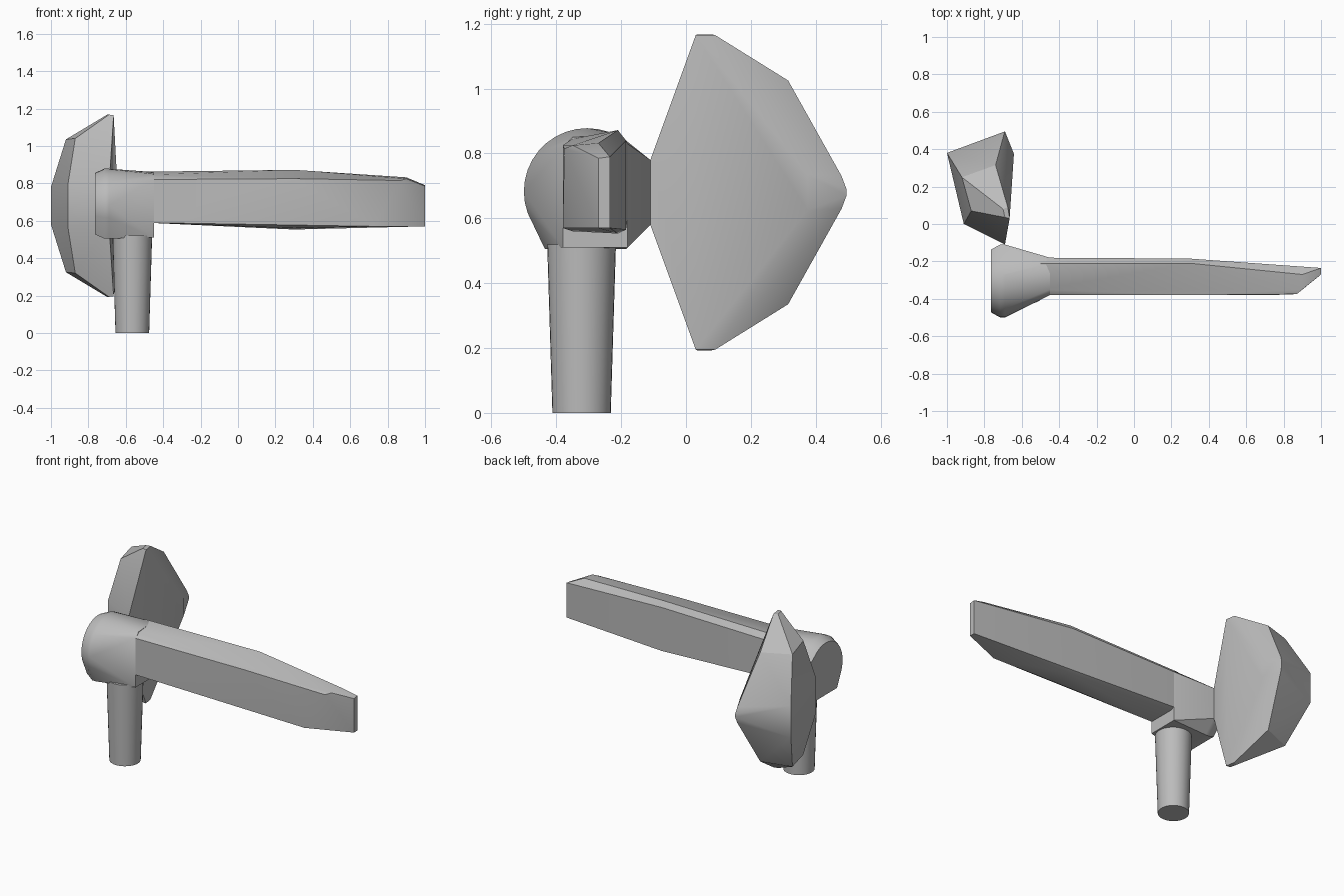
import bpy, bmesh, math

cube = bpy.data.objects.get("Cube")
if cube:
    bpy.data.objects.remove(cube, do_unlink=True)

grey = bpy.data.materials.new("plain grey")
grey.use_nodes = True
colour = (0.5, 0.5, 0.5, 1)
grey.diffuse_color = colour
grey.node_tree.nodes["Principled BSDF"].inputs["Base Color"].default_value = colour


def hull(name, points, sharp=30):
    """Solid convex part wrapped around a few corner points."""
    bm = bmesh.new()
    for p in points:
        bm.verts.new(p)
    res = bmesh.ops.convex_hull(bm, input=bm.verts)
    loose = [v for v in bm.verts if not v.link_faces]
    bmesh.ops.delete(bm, geom=loose, context='VERTS')
    bmesh.ops.dissolve_limit(bm, angle_limit=math.radians(1),
                             verts=bm.verts, edges=bm.edges)
    bmesh.ops.recalc_face_normals(bm, faces=bm.faces)
    mesh = bpy.data.meshes.new(name)
    bm.to_mesh(mesh)
    bm.free()
    mesh.materials.append(grey)
    mesh.shade_smooth()
    mesh.set_sharp_from_angle(angle=math.radians(sharp))
    obj = bpy.data.objects.new(name, mesh)
    bpy.context.collection.objects.link(obj)
    return obj


def section(x, profile):
    """Place a (y, z) profile at x."""
    return [(x, y, z) for y, z in profile]


def ring(cx, cy, z, r, n=32):
    return [(cx + r * math.cos(2 * math.pi * i / n),
             cy + r * math.sin(2 * math.pi * i / n), z) for i in range(n)]


# Tapered round stem
hull("stem", ring(-0.565, -0.322, 0, 0.09) + ring(-0.565, -0.322, 0.52, 0.106))

# Hub: rounded head narrowing to the arm
arc = [(-0.305 + 0.195 * math.cos(math.radians(a)),
        0.683 + 0.195 * math.sin(math.radians(a))) for a in range(60, 211, 10)]
head = arc + [(-0.435, 0.505), (-0.185, 0.505), (-0.11, 0.58), (-0.11, 0.78)]
cap = [(-0.3 + (y + 0.3) * 0.86, 0.69 + (z - 0.69) * 0.88) for y, z in head]
neck = [(-0.38, 0.51), (-0.18, 0.51), (-0.18, 0.83), (-0.21, 0.86),
        (-0.35, 0.85), (-0.38, 0.82)]
hull("hub", section(-0.765, cap) + section(-0.715, head)
     + section(-0.69, head) + section(-0.45, neck), 35)

# Long arm with chamfered top and a slanted tip
arm_root = [(-0.38, 0.59), (-0.38, 0.82), (-0.35, 0.845), (-0.21, 0.862),
            (-0.18, 0.83), (-0.18, 0.60), (-0.21, 0.59)]
arm_mid = [(-0.38, 0.575), (-0.38, 0.825), (-0.21, 0.872), (-0.185, 0.84),
           (-0.185, 0.565), (-0.21, 0.553), (-0.35, 0.56)]
arm_tip = [(-0.27, 0.57), (-0.27, 0.785), (-0.235, 0.79), (-0.235, 0.57)]
hull("arm", section(-0.5, arm_root) + section(0.3, arm_mid)
     + section(0.73, [(-0.38, 0.57)]) + section(0.87, [(-0.375, 0.815)])
     + section(0.9, [(-0.35, 0.825), (-0.27, 0.832)])
     + section(1.0, arm_tip))

# Faceted paddle, mirrored about its middle height
middle = 0.68
half = [(-0.69, -0.11, 0.1), (-0.91, 0.0, 0.11), (-1.0, 0.38, 0.1),
        (-0.69, 0.495, 0.01), (-0.695, 0.48, 0.05), (-0.642, 0.375, 0.055),
        (-0.665, 0.03, 0.485), (-0.69, 0.035, 0.487), (-0.675, 0.09, 0.485),
        (-0.70, 0.08, 0.487), (-0.87, 0.07, 0.36), (-0.92, 0.25, 0.355),
        (-0.74, 0.315, 0.345)]
hull("paddle", [(x, y, middle + s * h) for x, y, h in half for s in (1, -1)], 25)
